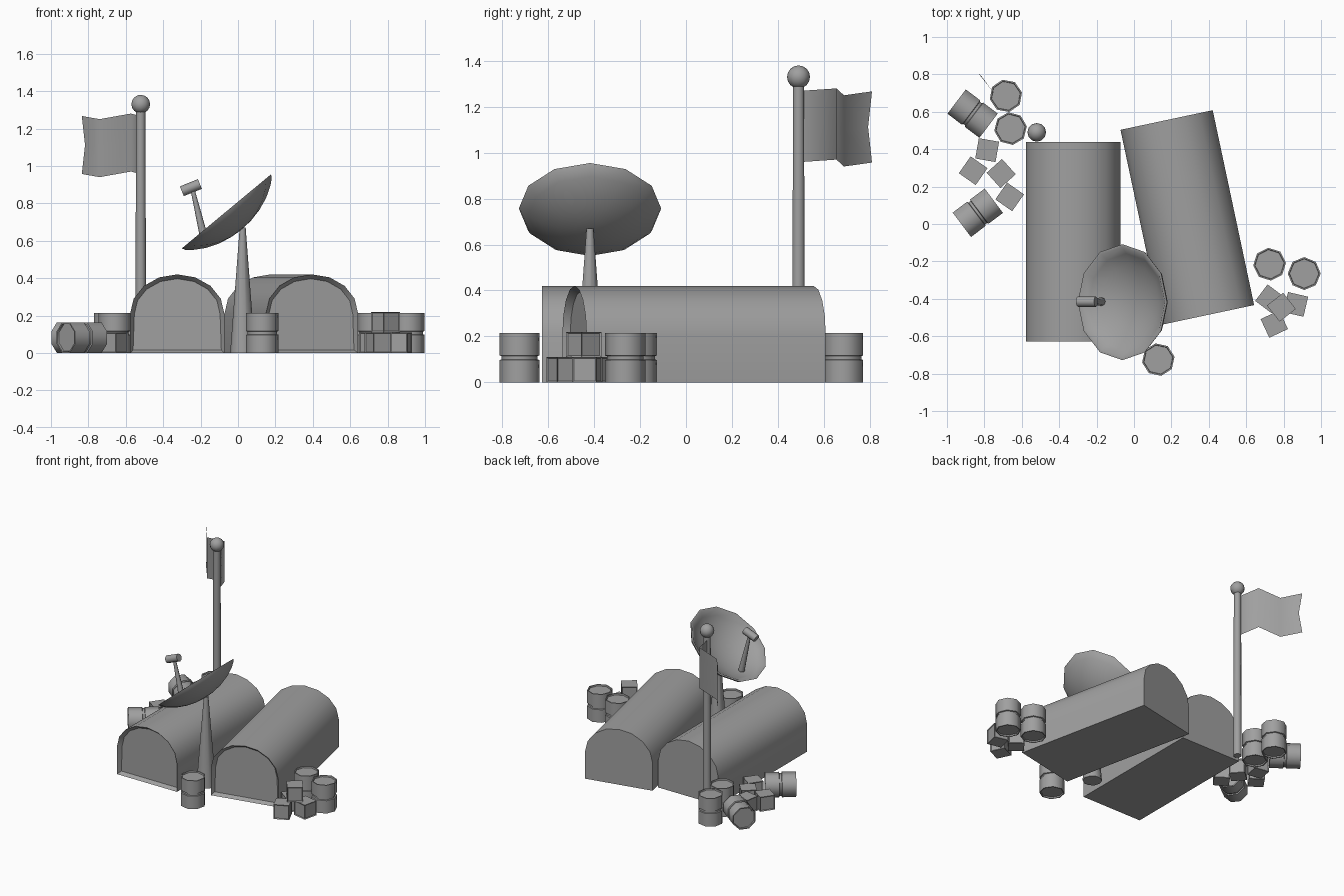
import bpy, bmesh, math
from mathutils import Matrix, Vector

if "Cube" in bpy.data.objects:
    bpy.data.objects.remove(bpy.data.objects["Cube"])

grey = bpy.data.materials.new("plain_grey")
grey.diffuse_color = (0.35, 0.35, 0.35, 1)
grey.use_nodes = True
grey.node_tree.nodes["Principled BSDF"].inputs["Base Color"].default_value = grey.diffuse_color


def T(x, y, z):
    return Matrix.Translation((x, y, z))


def R(deg, axis):
    return Matrix.Rotation(math.radians(deg), 4, axis)


def finish(name, bm, matrix, angle=50, closed=True):
    if closed:
        bmesh.ops.recalc_face_normals(bm, faces=bm.faces[:])
    me = bpy.data.meshes.new(name)
    bm.to_mesh(me)
    bm.free()
    ob = bpy.data.objects.new(name, me)
    bpy.context.collection.objects.link(ob)
    me.materials.append(grey)
    ob.matrix_world = matrix
    bpy.ops.object.select_all(action='DESELECT')
    ob.select_set(True)
    bpy.context.view_layer.objects.active = ob
    bpy.ops.object.shade_smooth_by_angle(angle=math.radians(angle))
    return ob


def lathe(name, profile, sides, matrix, angle=50):
    """Revolve (radius, z) points about z; the ends close on the axis or as caps."""
    bm = bmesh.new()
    rings = []
    for r, z in profile:
        if r == 0:
            rings.append([bm.verts.new((0, 0, z))] * sides)
        else:
            rings.append([bm.verts.new((r * math.cos(i * math.tau / sides),
                                        r * math.sin(i * math.tau / sides), z))
                          for i in range(sides)])
    for a, b in zip(rings, rings[1:]):
        for i in range(sides):
            j = (i + 1) % sides
            bm.faces.new(list(dict.fromkeys((a[i], a[j], b[j], b[i]))))
    for ring in (rings[0], rings[-1]):
        if ring[0] is not ring[1]:
            bm.faces.new(ring)
    return finish(name, bm, matrix, angle)


# Arched shelters with a recessed front panel
def shelter(name, x, y, turn, length=1.065):
    arch = [(0.252 * math.cos(i * math.pi / 8), 0.21 + 0.21 * math.sin(i * math.pi / 8))
            for i in range(9)]
    outline = [(-0.252, 0), (0.252, 0)] + arch
    bm = bmesh.new()
    front = bm.faces.new([bm.verts.new((px, -length / 2, pz)) for px, pz in outline])
    back = bmesh.ops.extrude_face_region(bm, geom=[front], use_keep_orig=True)
    bmesh.ops.translate(bm, vec=(0, length, 0),
                        verts=[v for v in back['geom'] if isinstance(v, bmesh.types.BMVert)])
    bmesh.ops.recalc_face_normals(bm, faces=bm.faces[:])
    bmesh.ops.inset_region(bm, faces=[front], thickness=0.023)
    bmesh.ops.translate(bm, vec=(0, 0.03, 0), verts=front.verts[:])
    finish(name, bm, T(x, y, 0) @ R(turn, 'Z'))


shelter("left_shelter", -0.325, -0.095, 0)
shelter("right_shelter", 0.285, 0.035, 12)

# Drums: two bands with a groove and recessed lids
DRUM = [(0.078, 0.01), (0.08, 0), (0.088, 0), (0.088, 0.097), (0.08, 0.1), (0.08, 0.114),
        (0.088, 0.117), (0.088, 0.214), (0.08, 0.214), (0.078, 0.204)]
for i, (x, y, turn) in enumerate([(0.13, -0.725, 10), (0.725, -0.215, 5), (0.91, -0.265, 0),
                                  (-0.685, 0.685, 12), (-0.66, 0.51, 8)]):
    lathe(f"standing_drum_{i + 1}", DRUM, 8, T(x, y, 0) @ R(turn, 'Z'))
for i, (x, y, turn) in enumerate([(-0.863, 0.59, -37), (-0.835, 0.06, 37)]):
    lathe(f"lying_drum_{i + 1}", DRUM, 8,
          T(x, y, 0.082) @ R(turn, 'Z') @ R(90, 'Y') @ T(0, 0, -0.107) @ R(22.5, 'Z'))

# Crates with shallow side panels
for i, (x, y, z, turn) in enumerate([(-0.785, 0.395, 0, -10), (-0.86, 0.285, 0, -35),
                                     (-0.71, 0.27, 0, 42), (-0.665, 0.145, 0, -35),
                                     (0.725, -0.4, 0, -37), (0.75, -0.535, 0, 25),
                                     (0.865, -0.43, 0, -13), (0.788, -0.445, 0.11, 38)]):
    bm = bmesh.new()
    bmesh.ops.create_cube(bm, size=0.11)
    sides = [f for f in bm.faces if abs(f.normal.z) < 0.5]
    bmesh.ops.inset_individual(bm, faces=sides, thickness=0.009, depth=-0.005)
    finish(f"crate_{i + 1}", bm, T(x, y, z + 0.055) @ R(turn, 'Z'), 30)

# Dish on a tapered post
lathe("dish_post", [(0.067, 0), (0.016, 0.67)], 10, T(0.025, -0.418, 0))
lathe("dish", [(0, -0.127), (0.07, -0.122), (0.14, -0.107), (0.21, -0.08), (0.27, -0.044),
               (0.3, -0.018), (0.31, 0), (0.295, 0), (0.26, -0.032), (0.205, -0.063),
               (0.14, -0.09), (0.07, -0.105), (0, -0.11)], 12,
      T(-0.062, -0.418, 0.757) @ R(-39.7, 'Y'))

# Feed arm and its horn
foot, tip = Vector((-0.175, -0.415, 0.59)), Vector((-0.242, -0.415, 0.87))
aim = (tip - foot).to_track_quat('Z', 'Y').to_matrix().to_4x4()
lathe("feed_arm", [(0.023, 0), (0.011, (tip - foot).length)], 8, T(*foot) @ aim)
lathe("feed_horn", [(0.028, -0.052), (0.028, 0.052)], 8,
      T(-0.252, -0.415, 0.884) @ R(68, 'Y'))

# Flagpole with a ball on top
lathe("flagpole", [(0.029, 0), (0.025, 1.3)], 10, T(-0.52, 0.49, 0))
ball = [(0.05 * math.sin(i * math.pi / 8), -0.05 * math.cos(i * math.pi / 8)) for i in range(9)]
ball[0], ball[-1] = (0, -0.05), (0, 0.05)
lathe("flagpole_ball", ball, 12, T(-0.52, 0.49, 1.33))

# Waving flag with a notched free edge
bm = bmesh.new()
path = [(-0.535, 0.51, 1.27), (-0.572, 0.655, 1.28), (-0.74, 0.688, 1.25), (-0.835, 0.81, 1.267)]
columns = []
for i, (x, y, z) in enumerate(path):
    notch = 0.017 if i == 3 else 0
    columns.append([bm.verts.new((x, y, z)),
                    bm.verts.new((x + notch, y - notch, z - 0.155)),
                    bm.verts.new((x, y, z - 0.31))])
for a, b in zip(columns, columns[1:]):
    for k in range(2):
        bm.faces.new((a[k], a[k + 1], b[k + 1], b[k]))
finish("flag", bm, Matrix(), 80, closed=False)
